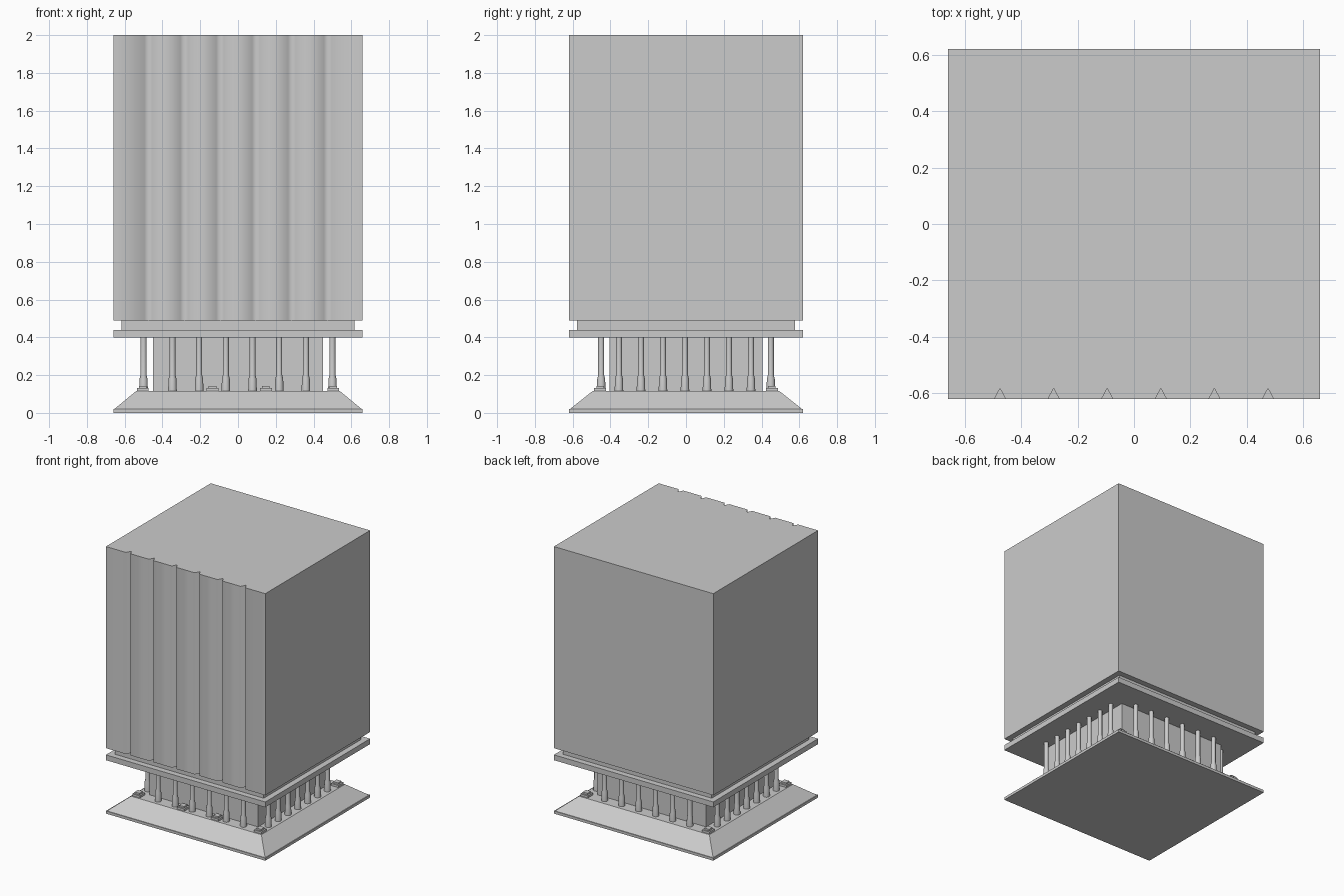
import bpy, bmesh, math

if "Cube" in bpy.data.objects:
    bpy.data.objects.remove(bpy.data.objects["Cube"])


def make_object(name, bm):
    bmesh.ops.recalc_face_normals(bm, faces=bm.faces)
    mesh = bpy.data.meshes.new(name)
    bm.to_mesh(mesh)
    bm.free()
    obj = bpy.data.objects.new(name, mesh)
    bpy.context.collection.objects.link(obj)
    return obj


def add_tapered(name, lower, upper, z0, z1, cx=0, cy=0):
    """Box or frustum from half sizes at the bottom and the top."""
    bm = bmesh.new()
    rings = []
    for (hx, hy), z in ((lower, z0), (upper, z1)):
        rings.append([bm.verts.new((cx + sx * hx, cy + sy * hy, z))
                      for sx, sy in ((-1, -1), (1, -1), (1, 1), (-1, 1))])
    bm.faces.new(rings[0])
    bm.faces.new(rings[1])
    for i in range(4):
        j = (i + 1) % 4
        bm.faces.new((rings[0][i], rings[0][j], rings[1][j], rings[1][i]))
    return make_object(name, bm)


def add_box(name, hx, hy, z0, z1, cx=0, cy=0):
    return add_tapered(name, (hx, hy), (hx, hy), z0, z1, cx, cy)


# Stepped base, core and slab
add_box("base_plate", 0.66, 0.62, 0.0, 0.02)
add_tapered("sloped_plinth", (0.655, 0.615), (0.54, 0.495), 0.02, 0.115)
add_box("inner_core", 0.45, 0.405, 0.115, 0.40)
add_box("slab", 0.66, 0.62, 0.40, 0.44)
add_box("recessed_neck", 0.617, 0.577, 0.44, 0.49)

# Main block: outline with six V grooves on the front, extruded upward
outline = [(-0.66, -0.62)]
for i in range(6):
    gx = -0.475 + 0.19 * i
    outline += [(gx - 0.02, -0.62), (gx, -0.583), (gx + 0.02, -0.62)]
outline += [(0.66, -0.62), (0.66, 0.62), (-0.66, 0.62)]
bm = bmesh.new()
low = [bm.verts.new((x, y, 0.49)) for x, y in outline]
high = [bm.verts.new((x, y, 2.0)) for x, y in outline]
bm.faces.new(low)
bm.faces.new(high)
n = len(outline)
for i in range(n):
    j = (i + 1) % n
    face = bm.faces.new((low[i], low[j], high[j], high[i]))
    face.smooth = i < n - 3          # grooved front blends softly
bm.normal_update()
for edge in bm.edges:
    if not all(f.smooth for f in edge.link_faces):
        edge.smooth = False
make_object("grooved_block", bm)

# Columns: turned profile with a thicker foot
PROFILE = [(0.023, 0.115), (0.021, 0.18), (0.016, 0.20), (0.016, 0.40)]


def add_column(name, cx, cy, sides=12):
    bm = bmesh.new()
    rings = [[bm.verts.new((cx + r * math.cos(math.tau * k / sides),
                            cy + r * math.sin(math.tau * k / sides), z))
              for k in range(sides)] for r, z in PROFILE]
    for a, b in zip(rings, rings[1:]):
        for k in range(sides):
            m = (k + 1) % sides
            bm.faces.new((a[k], a[m], b[m], b[k])).smooth = True
    bm.faces.new(rings[0])
    bm.faces.new(rings[-1])
    return make_object(name, bm)


for side in (-1, 1):
    for i in range(6):
        add_column("column_front" if side < 0 else "column_back",
                   -0.347 + 0.1413 * i, side * 0.449)
    for i in range(7):
        add_column("column_left" if side < 0 else "column_right",
                   side * 0.5, -0.355 + 0.1165 * i)


# Small stepped blocks at the corners, and two along the front
def add_foot_block(cx, cy):
    add_box("foot_block", 0.031, 0.031, 0.115, 0.131, cx, cy)
    add_box("foot_block_cap", 0.02, 0.02, 0.131, 0.143, cx, cy)


for sx in (-1, 1):
    for sy in (-1, 1):
        add_foot_block(sx * 0.504, sy * 0.455)
for cx in (-0.135, 0.148):
    add_foot_block(cx, -0.455)
